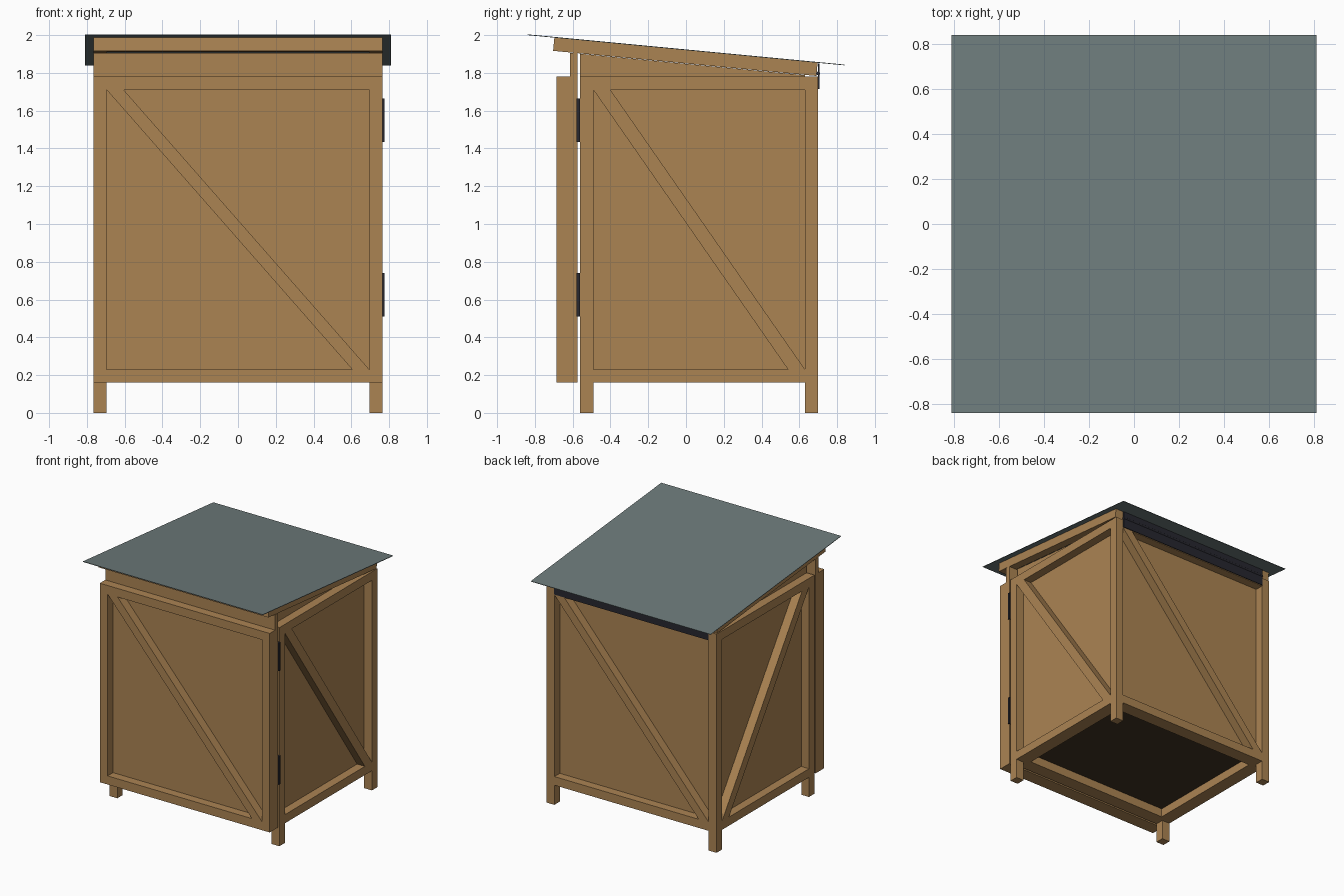
import bpy, bmesh, math
from mathutils import Matrix

cube = bpy.data.objects.get("Cube")
if cube:
    bpy.data.objects.remove(cube, do_unlink=True)


def material(name, rgb):
    m = bpy.data.materials.new(name)
    m.use_nodes = True
    m.diffuse_color = (*rgb, 1)
    m.node_tree.nodes["Principled BSDF"].inputs["Base Color"].default_value = (*rgb, 1)
    return m


WOOD = material("warm wood", (0.41, 0.23, 0.086))
FELT = material("grey green roofing", (0.155, 0.2, 0.2))
IRON = material("dark metal", (0.02, 0.02, 0.028))
FLOOR = material("dark wood", (0.05, 0.032, 0.016))


def finish(name, bm, mat):
    bmesh.ops.recalc_face_normals(bm, faces=bm.faces)
    me = bpy.data.meshes.new(name)
    bm.to_mesh(me)
    bm.free()
    me.materials.append(mat)
    ob = bpy.data.objects.new(name, me)
    bpy.context.collection.objects.link(ob)
    return ob


def box(name, x, y, z, mat=WOOD, matrix=None):
    """Box from three (low, high) ranges."""
    bm = bmesh.new()
    bmesh.ops.create_cube(bm, size=1)
    for v in bm.verts:
        v.co = [r[0] if c < 0 else r[1] for r, c in zip((x, y, z), v.co)]
    if matrix:
        bm.transform(matrix)
    return finish(name, bm, mat)


def prism(name, outline, d0, d1, place, mat=WOOD):
    """Outline in (across, height), extruded from depth d0 to d1."""
    bm = bmesh.new()
    rings = [[bm.verts.new(place(u, d, z)) for u, z in outline] for d in (d0, d1)]
    bm.faces.new(rings[0])
    bm.faces.new(rings[1])
    n = len(outline)
    for i in range(n):
        j = (i + 1) % n
        bm.faces.new((rings[0][i], rings[0][j], rings[1][j], rings[1][i]))
    return finish(name, bm, mat)


# Shared sizes
T = 0.07              # timber width
P = 0.04              # panel thickness
X = 0.765             # outer half width
YF, YB = -0.56, 0.70  # front and back of the body
Z0, Z1 = 0.16, 1.78   # bottom and top of the wall frames
SLOPE = 0.0953


def under_roof(y):
    return 1.848 - SLOPE * y


def front(u, d, z):
    return (u, -d, z)


def back(u, d, z):
    return (-u, d, z)


def left(u, d, z):
    return (d, u, z)


def right(u, d, z):
    return (-d, u, z)


def rect(u0, u1, z0, z1):
    return [(u0, z0), (u1, z0), (u1, z1), (u0, z1)]


def wall(name, place, u0, u1, outer, panel):
    """Rails and a diagonal brace standing proud of a flat panel."""
    a, b, lo, hi = u0 + T, u1 - T, Z0 + T, Z1 - T
    inner = outer - T
    prism(name + "_bottom_rail", rect(a, b, Z0, lo), inner, outer, place)
    prism(name + "_top_rail", rect(a, b, hi, Z1), inner, outer, place)
    w = 0.09
    prism(name + "_brace", [(a, hi), (b - w, lo), (b, lo), (a + w, hi)], inner, outer, place)
    prism(name + "_panel", panel, inner - P, inner, place)


# Four legs
for side, s in (("left", 1), ("right", -1)):
    xr = sorted((s * (X - T), s * X))
    box("front_leg_" + side, xr, (YF, YF + T), (0, Z1))
    box("back_leg_" + side, xr, (YB - T, YB), (0, Z1))

# Side walls with sloping tops, and the back wall
side_panel = [(YF, Z0), (YB - T, Z0), (YB - T, under_roof(YB - T)), (YF, under_roof(YF))]
wall("left_wall", left, YF, YB, X, side_panel)
wall("right_wall", right, YF, YB, X, side_panel)
wall("back_wall", back, -X, X, YB, rect(T - X, X - T, Z0, under_roof(YB - T)))

# Front opening rails and floor
box("front_sill", (T - X, X - T), (YF, YF + T + P), (Z0, Z0 + T))
box("front_lintel", (T - X, X - T), (YF, YF + T), (Z1 - T, Z1))
box("floor_board", (T + P - X, X - T - P), (YF + T, YB - T - P), (Z0 + T, Z0 + T + 0.03), FLOOR)

# Door: framed front on a taller backing panel
DOOR = 0.685
wall("door", front, -X, X, DOOR, rect(-X, X, Z0, 1.905))
for side, u in (("right", -X), ("left", X - T)):
    prism("door_stile_" + side, rect(u, u + T, Z0, Z1), DOOR - T, DOOR, front)

# Door hinges
for name, z in (("lower", 0.51), ("upper", 1.435)):
    box("door_hinge_" + name, (X - T, X + 0.01), (-0.58, YF), (z, z + 0.23), IRON)

# Sloping lid: timber frame under a thin sheet
tilt = Matrix.Translation((0, 0, 1.92)) @ Matrix.Rotation(-math.atan(SLOPE), 4, "X")
for side, s in (("left", 1), ("right", -1)):
    box("lid_rafter_" + side, sorted((s * (X - T), s * X)), (-0.7, 0.7), (-T, 0), WOOD, tilt)
box("lid_front_rail", (T - X, X - T), (-0.7, T - 0.7), (-T, 0), WOOD, tilt)
box("lid_back_rail", (T - X, X - T), (0.7 - T, 0.7), (-T, 0), WOOD, tilt)
box("roof_sheet", (-0.81, 0.81), (-0.843, 0.843), (0, 0.004), FELT, tilt)

# Long hinge along the back of the lid
box("lid_hinge_leaf", (T - X, X - T), (YB, YB + 0.006), (1.715, 1.85), IRON)
bm = bmesh.new()
bmesh.ops.create_cone(bm, cap_ends=True, segments=12, radius1=0.01, radius2=0.01, depth=2 * (X - T))
bm.transform(Matrix.Translation((0, YB, 1.797)) @ Matrix.Rotation(math.pi / 2, 4, "Y"))
finish("lid_hinge_barrel", bm, IRON)
